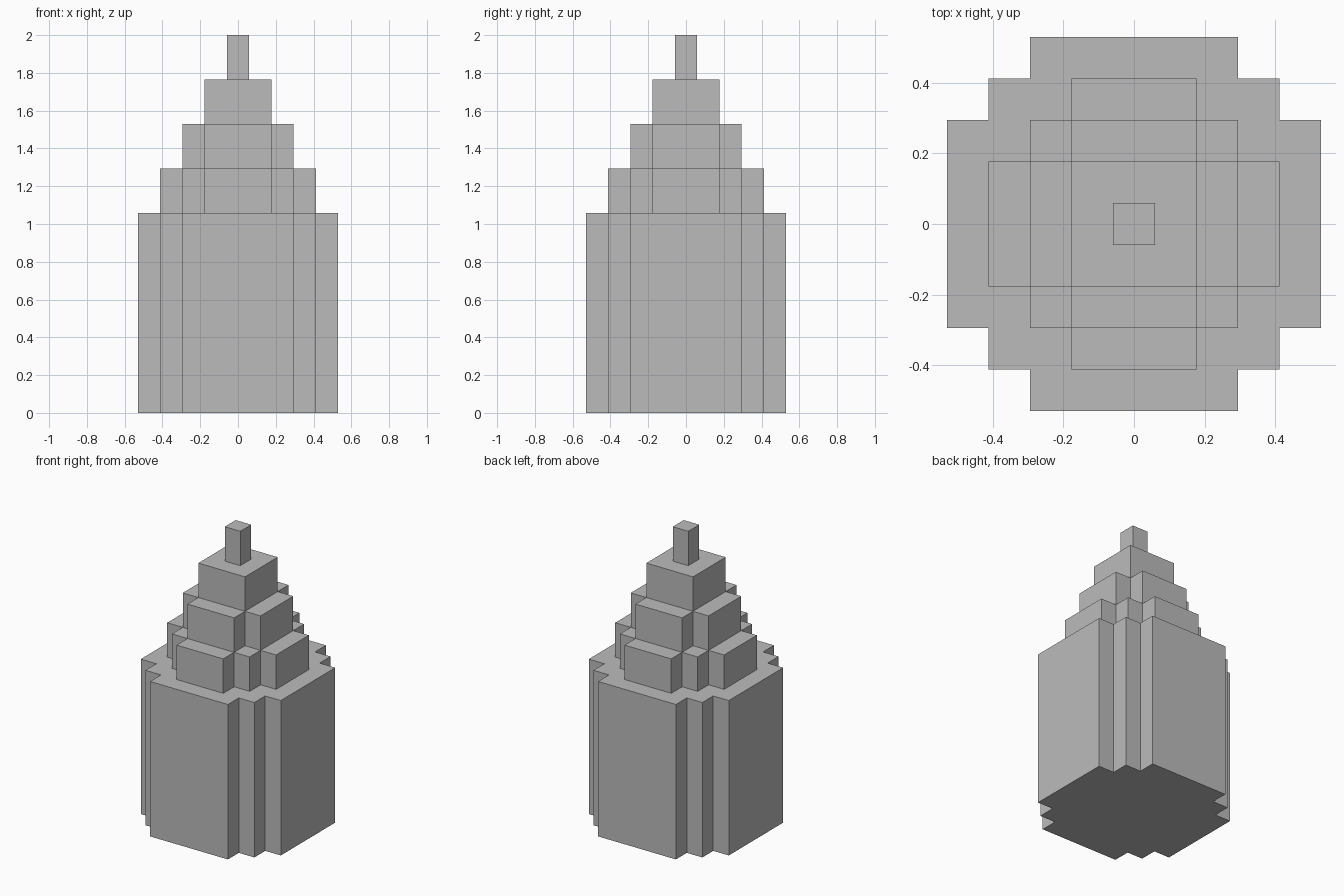
import bpy
import bmesh

cube = bpy.data.objects.get("Cube")
if cube:
    bpy.data.objects.remove(cube, do_unlink=True)

U = 2 / 17  # one step of the stepped tower

stone = bpy.data.materials.new("plain grey")
stone.use_nodes = True
grey = (0.5, 0.5, 0.5, 1)
stone.diffuse_color = grey
stone.node_tree.nodes["Principled BSDF"].inputs["Base Color"].default_value = grey


def tier(name, steps, z0, z1):
    """Extrude a four-way symmetric plan whose corner runs through the given steps."""
    corner = [steps[0]]
    for (a, b), (c, d) in zip(steps, steps[1:]):
        corner += [(c, b), (c, d)]
    outline = []
    for _ in range(4):
        outline += corner
        corner = [(-y, x) for x, y in corner]
    bm = bmesh.new()
    base = bm.faces.new([bm.verts.new((x * U, y * U, z0 * U)) for x, y in outline])
    top = bmesh.ops.extrude_face_region(bm, geom=[base], use_keep_orig=True)
    verts = [v for v in top["geom"] if isinstance(v, bmesh.types.BMVert)]
    bmesh.ops.translate(bm, verts=verts, vec=(0, 0, (z1 - z0) * U))
    bmesh.ops.recalc_face_normals(bm, faces=bm.faces)
    mesh = bpy.data.meshes.new(name)
    bm.to_mesh(mesh)
    bm.free()
    mesh.materials.append(stone)
    obj = bpy.data.objects.new(name, mesh)
    bpy.context.collection.objects.link(obj)


# Notched main block, then narrower tiers up to the spire
tier("main_block", [(4.5, 2.5), (3.5, 3.5), (2.5, 4.5)], 0, 9)
tier("lower_tier", [(3.5, 1.5), (2.5, 2.5), (1.5, 3.5)], 9, 11)
tier("middle_tier", [(2.5, 1.5), (1.5, 2.5)], 11, 13)
tier("upper_tier", [(1.5, 1.5)], 13, 15)
tier("spire", [(0.5, 0.5)], 15, 17)
